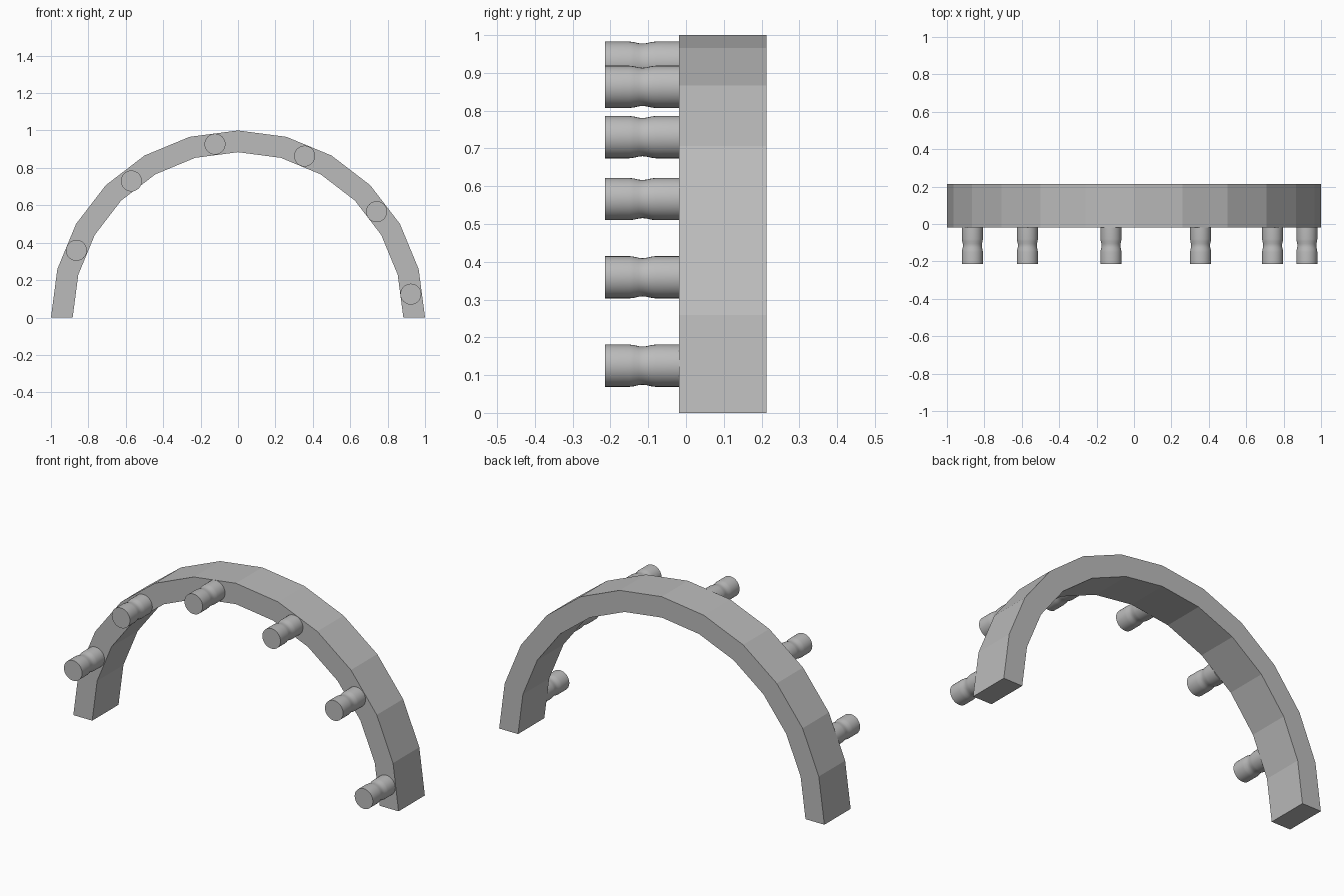
import bpy, bmesh
from math import cos, sin, pi, radians

cube = bpy.data.objects.get("Cube")
if cube:
    bpy.data.objects.remove(cube)

grey = bpy.data.materials.new("mid_grey")
grey.use_nodes = True
colour = (0.5, 0.5, 0.5, 1)
grey.diffuse_color = colour
grey.node_tree.nodes["Principled BSDF"].inputs["Base Color"].default_value = colour


def loft(name, rings, close_ends=True):
    """Skin a series of equal rings of points, capping both ends."""
    bm = bmesh.new()
    loops = [[bm.verts.new(p) for p in ring] for ring in rings]
    count = len(loops[0])
    for a, b in zip(loops, loops[1:]):
        for i in range(count):
            j = (i + 1) % count
            bm.faces.new((a[i], a[j], b[j], b[i]))
    bm.faces.new(loops[0])
    bm.faces.new(loops[-1])
    bmesh.ops.recalc_face_normals(bm, faces=bm.faces)
    mesh = bpy.data.meshes.new(name)
    bm.to_mesh(mesh)
    bm.free()
    mesh.materials.append(grey)
    obj = bpy.data.objects.new(name, mesh)
    bpy.context.collection.objects.link(obj)
    return obj


# Half-circle arch with a rectangular section and twelve flat segments
SEGMENTS = 12
INNER, OUTER = 0.884, 1.0
FRONT, BACK = -0.018, 0.213
section = [(INNER, FRONT), (OUTER, FRONT), (OUTER, BACK), (INNER, BACK)]
arch_rings = []
for k in range(SEGMENTS + 1):
    a = pi * k / SEGMENTS
    arch_rings.append([(r * cos(a), y, r * sin(a)) for r, y in section])
loft("arch", arch_rings)

# Round pegs with a soft waist, standing out from the front of the arch
SIDES = 32
peg_profile = [(-0.215, 0.056), (-0.15, 0.056), (-0.138, 0.0545), (-0.125, 0.0515),
               (-0.115, 0.0505), (-0.105, 0.0515), (-0.092, 0.0545), (-0.08, 0.056),
               (FRONT, 0.056)]
peg_centres = [(0.924, 0.125), (0.741, 0.566), (0.356, 0.863),
               (-0.123, 0.927), (-0.57, 0.73), (-0.864, 0.359)]
for n, (cx, cz) in enumerate(peg_centres, 1):
    rings = []
    for y, r in peg_profile:
        rings.append([(cx + r * cos(2 * pi * s / SIDES), y, cz + r * sin(2 * pi * s / SIDES))
                      for s in range(SIDES)])
    peg = loft(f"peg_{n}", rings)
    bpy.ops.object.select_all(action="DESELECT")
    peg.select_set(True)
    bpy.context.view_layer.objects.active = peg
    bpy.ops.object.shade_smooth_by_angle(angle=radians(40))
